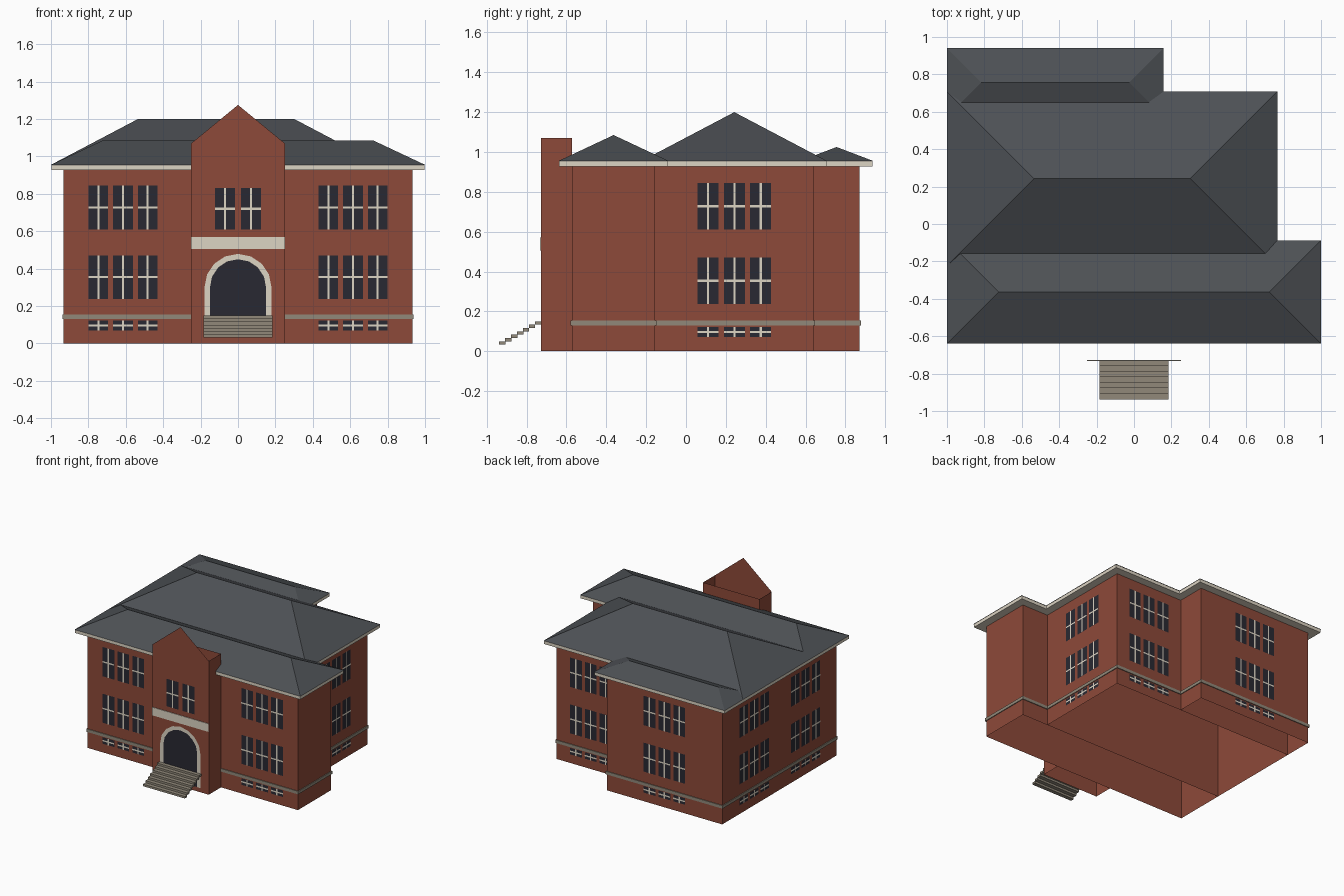
import bpy, bmesh
from math import pi, cos, sin, radians
from mathutils import Matrix, Vector

cube = bpy.data.objects.get("Cube")
if cube:
    bpy.data.objects.remove(cube, do_unlink=True)


def material(name, color):
    m = bpy.data.materials.new(name)
    m.use_nodes = True
    m.diffuse_color = (*color, 1)
    bsdf = m.node_tree.nodes["Principled BSDF"]
    bsdf.inputs["Base Color"].default_value = (*color, 1)
    bsdf.inputs["Roughness"].default_value = 0.9
    return m


BRICK = material("red brick", (0.27, 0.067, 0.041))
SLATE = material("dark slate", (0.074, 0.081, 0.09))
CREAM = material("cream trim", (0.72, 0.66, 0.55))
STONE = material("grey stone", (0.285, 0.25, 0.195))
GLASS = material("dark glass", (0.022, 0.022, 0.032))


def finish(name, bm, *mats):
    mesh = bpy.data.meshes.new(name)
    bm.to_mesh(mesh)
    bm.free()
    for m in mats:
        mesh.materials.append(m)
    ob = bpy.data.objects.new(name, mesh)
    bpy.context.collection.objects.link(ob)
    return ob


def add_box(bm, x0, x1, y0, y1, z0, z1, open_ends=False):
    mx = Matrix.Translation(((x0 + x1) / 2, (y0 + y1) / 2, (z0 + z1) / 2)) \
        @ Matrix.Diagonal((x1 - x0, y1 - y0, z1 - z0, 1))
    verts = bmesh.ops.create_cube(bm, size=1, matrix=mx)["verts"]
    if open_ends:
        faces = {f for v in verts for f in v.link_faces}
        ends = [f for f in faces if abs(f.normal.z) > 0.5]
        bmesh.ops.delete(bm, geom=ends, context="FACES_ONLY")


def box(name, mat, *size, open_ends=False):
    bm = bmesh.new()
    add_box(bm, *size, open_ends=open_ends)
    return finish(name, bm, mat)


# Hip roof: four slopes over a rectangle, ridge along x
def hip_roof(name, x0, x1, y0, y1, z, ridge_z):
    bm = bmesh.new()
    h = (y1 - y0) / 2
    a, b, c, d = [bm.verts.new((x, y, z)) for x, y in ((x0, y0), (x1, y0), (x1, y1), (x0, y1))]
    p = bm.verts.new((x0 + h, y0 + h, ridge_z))
    q = bm.verts.new((x1 - h, y0 + h, ridge_z))
    for f in ((a, b, q, p), (b, c, q), (c, d, p, q), (d, a, p)):
        bm.faces.new(f)
    return finish(name, bm, SLATE)


# Three masses: open walls, eaves and roof
W, R1, R2 = 0.932, 0.698, 0.09
Y0, Y1, Y2, Y3 = -0.572, -0.155, 0.64, 0.872
EAVE, OVER, LIP = 0.955, 0.068, 0.003
masses = {
    "front_wing": (-W, W, Y0, Y1, 1.085),
    "main_block": (-W, R1, Y1, Y2, 1.2),
    "rear_wing": (-W, R2, Y2, Y3, 1.025),
}
for name, (x0, x1, y0, y1, ridge) in masses.items():
    box(name + "_walls", BRICK, x0, x1, y0, y1, 0, 0.94, open_ends=True)
    o = OVER - LIP
    box(name + "_eaves", CREAM, x0 - o, x1 + o, y0 - o, y1 + o, 0.928, EAVE - 0.001)
    o = OVER
    hip_roof(name + "_roof", x0 - o, x1 + o, y0 - o, y1 + o, EAVE, ridge)

# Stone course: strips along the outside of the footprint
outline = [Vector(p) for p in ((-W, Y0), (W, Y0), (W, Y1), (R1, Y1),
                               (R1, Y2), (R2, Y2), (R2, Y3), (-W, Y3))]
C = 0.007
bm = bmesh.new()
for a, b in zip(outline, outline[1:] + outline[:1]):
    along = (b - a).normalized()
    out = Vector((along.y, -along.x))
    p = a - along * C + out * 0.001
    q = b + along * C + out * C
    add_box(bm, min(p.x, q.x), max(p.x, q.x), min(p.y, q.y), max(p.y, q.y), 0.13, 0.154)
finish("stone_course", bm, STONE)

# Entrance tower: open box with a thin gable on the front
TW, TF, TB, TH = 0.25, -0.727, -0.573, 1.07
bm = bmesh.new()
add_box(bm, -TW, TW, TF, TB, 0, TH, open_ends=True)
bm.faces.new([bm.verts.new(p) for p in ((-TW, TF, TH), (TW, TF, TH), (0, TF, 1.275))])
finish("entrance_tower", bm, BRICK)
box("tower_band", CREAM, -TW, TW, TF - 0.005, TF - 0.0005, 0.505, 0.57)


# Arched doorway: dark plate with a cream surround
def arch(r, spring, base, y, steps=8):
    pts = [(r, y, base)]
    pts += [(r * cos(pi * i / steps), y, spring + r * sin(pi * i / steps)) for i in range(steps + 1)]
    return pts + [(-r, y, base)]


bm = bmesh.new()
bm.faces.new([bm.verts.new(p) for p in reversed(arch(0.152, 0.3, 0.035, TF - 0.002))])
finish("door_opening", bm, GLASS)

bm = bmesh.new()
outer = [bm.verts.new(p) for p in arch(0.179, 0.3, 0.035, TF - 0.003)]
inner = [bm.verts.new(p) for p in arch(0.15, 0.3, 0.035, TF - 0.003)]
for i in range(len(outer) - 1):
    bm.faces.new((outer[i + 1], outer[i], inner[i], inner[i + 1]))
finish("door_surround", bm, CREAM)

# Entrance steps: stacked treads
bm = bmesh.new()
STEPS, DEPTH, RISE = 7, 0.03, 0.0167
for i in range(STEPS):
    y = -0.938 + i * DEPTH
    z = 0.033 + i * RISE
    add_box(bm, -0.185, 0.185, y, y + DEPTH + 0.001, z, z + RISE - 0.0004)
finish("entrance_steps", bm, STONE)

# Window groups: flat glass panes with cream glazing bars
FLOORS = ((0.07, 0.122), (0.238, 0.47), (0.61, 0.845))


def plate(bm, x0, x1, z0, z1, y, mat):
    corners = ((x0, y, z0), (x1, y, z0), (x1, y, z1), (x0, y, z1))
    bm.faces.new([bm.verts.new(p) for p in corners]).material_index = mat


def windows(name, x, y, angle, count=3, floors=FLOORS, pane=0.105, pitch=0.132):
    bm = bmesh.new()
    bar = 0.0055
    for z0, z1 in floors:
        zm = (z0 + z1) / 2
        for i in range(count):
            u = (i - (count - 1) / 2) * pitch
            plate(bm, u - pane / 2, u + pane / 2, z0, z1, -0.0015, 0)
            plate(bm, u - bar, u + bar, z0, z1, -0.003, 1)
            plate(bm, u - pane / 2, u + pane / 2, zm - bar, zm + bar, -0.0028, 1)
    bm.transform(Matrix.Translation(Vector((x, y, 0))) @ Matrix.Rotation(radians(angle), 4, "Z"))
    finish(name, bm, GLASS, CREAM)


for side, sx in (("left", 1), ("right", -1)):
    windows("front_windows_" + side, sx * 0.615, Y0, 0)
windows("tower_windows", 0, TF, 0, 2, ((0.61, 0.83),), 0.107, 0.14)
windows("left_side_windows", R1, 0.243, 90)
windows("main_rear_windows", 0.395, Y2, 180)
windows("rear_wing_windows", -0.42, Y3, 180)
for label, y in (("front", -0.18), ("rear", 0.47)):
    windows("right_side_windows_" + label, -W, y, -90)
